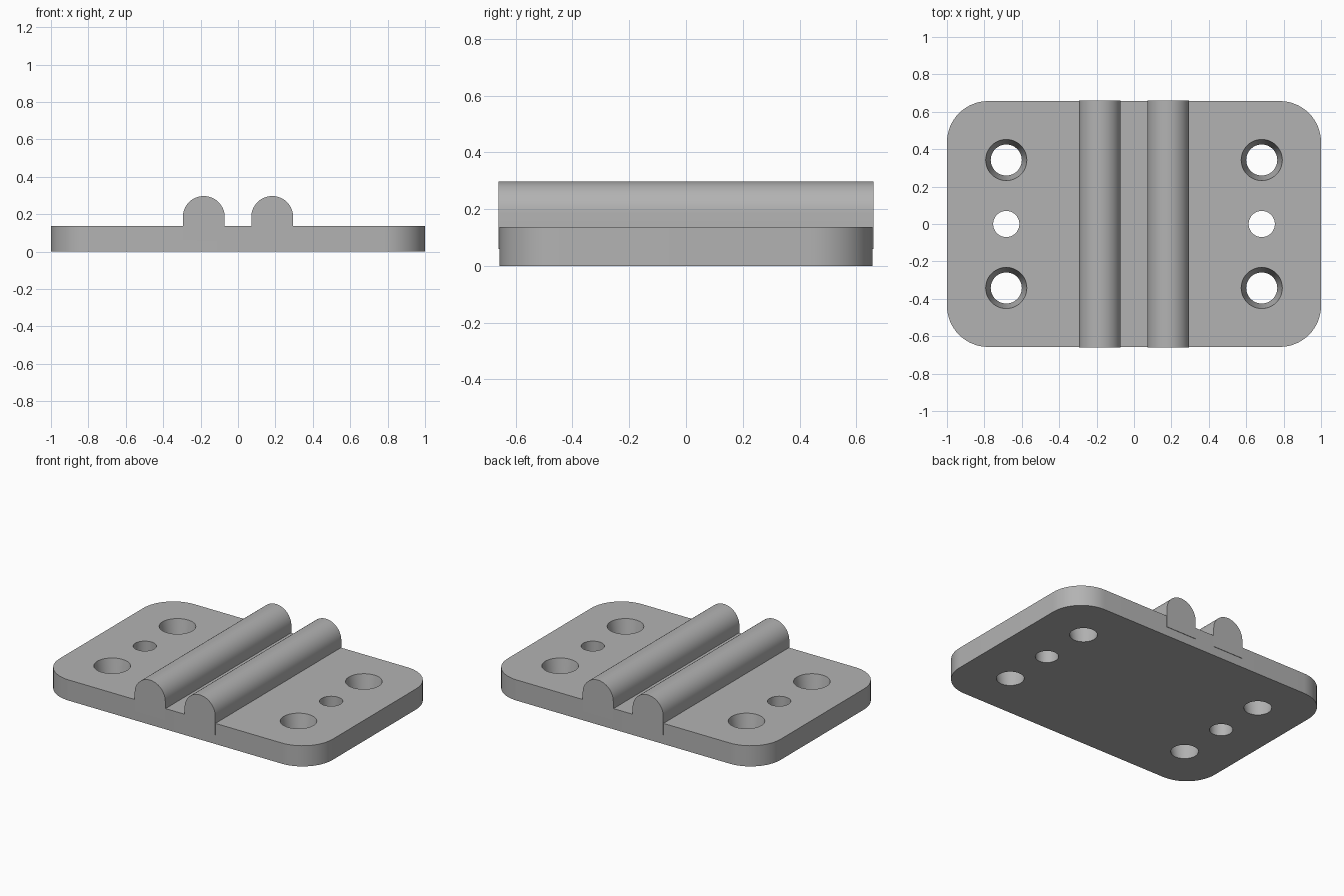
import bpy, bmesh
from math import pi, cos, sin, radians
from mathutils import Matrix

cube = bpy.data.objects.get("Cube")
if cube:
    bpy.data.objects.remove(cube)

HALF_X, HALF_Y, THICK, CORNER = 1.0, 0.657, 0.137, 0.22
RIDGE_X, RIDGE_R, RIDGE_Z, RIDGE_Y = 0.183, 0.112, 0.185, 0.66

grey = bpy.data.materials.new("plain grey")
grey.use_nodes = True
colour = (0.45, 0.45, 0.45, 1)
grey.diffuse_color = colour
grey.node_tree.nodes["Principled BSDF"].inputs["Base Color"].default_value = colour


def add_object(name, bm):
    bmesh.ops.recalc_face_normals(bm, faces=bm.faces)
    mesh = bpy.data.meshes.new(name)
    bm.to_mesh(mesh)
    bm.free()
    mesh.materials.append(grey)
    obj = bpy.data.objects.new(name, mesh)
    bpy.context.collection.objects.link(obj)
    return obj


def prism(name, points, direction):
    """Extrude a closed outline into a solid."""
    bm = bmesh.new()
    face = bm.faces.new([bm.verts.new(p) for p in points])
    moved = bmesh.ops.extrude_face_region(bm, geom=[face])["geom"]
    verts = [v for v in moved if isinstance(v, bmesh.types.BMVert)]
    bmesh.ops.translate(bm, vec=direction, verts=verts)
    return add_object(name, bm)


def arc(cx, cy, r, start, end, steps):
    return [(cx + r * cos(start + (end - start) * i / steps),
             cy + r * sin(start + (end - start) * i / steps)) for i in range(steps + 1)]


# Base plate with rounded corners
outline = []
for i, (sx, sy) in enumerate([(1, 1), (-1, 1), (-1, -1), (1, -1)]):
    outline += arc(sx * (HALF_X - CORNER), sy * (HALF_Y - CORNER), CORNER,
                   i * pi / 2, (i + 1) * pi / 2, 16)
plate = prism("base_plate", [(x, y, 0) for x, y in outline], (0, 0, THICK))

# Two round-topped ridges, fused to the plate
ridges = []
for side, name in ((1, "left_ridge"), (-1, "right_ridge")):
    cx = side * RIDGE_X
    profile = ([(cx + RIDGE_R, 0.06)] + arc(cx, RIDGE_Z, RIDGE_R, 0, pi, 32)
               + [(cx - RIDGE_R, 0.06)])
    ridges.append(prism(name, [(x, -RIDGE_Y, z) for x, z in profile], (0, 2 * RIDGE_Y, 0)))

# Tapered screw holes and straight pin holes
bm = bmesh.new()
for x in (-0.683, 0.683):
    for y, low, high in ((-0.342, 0.083, 0.11), (0, 0.07, 0.07), (0.342, 0.083, 0.11)):
        extra = 0.2 * (high - low)
        bmesh.ops.create_cone(bm, cap_ends=True, segments=48, radius1=low - extra,
                              radius2=high + extra, depth=THICK * 1.4,
                              matrix=Matrix.Translation((x, y, THICK / 2)))
cutter = add_object("hole_cutter", bm)
cutter.hide_render = True
cutter.hide_viewport = True

cut = plate.modifiers.new("holes", 'BOOLEAN')
cut.object, cut.operation, cut.solver = cutter, 'DIFFERENCE', 'EXACT'

# Smooth the curved walls and keep the rims sharp
for obj in [plate] + ridges:
    bpy.ops.object.select_all(action='DESELECT')
    obj.select_set(True)
    bpy.context.view_layer.objects.active = obj
    for modifier in list(obj.modifiers):
        bpy.ops.object.modifier_apply(modifier=modifier.name)
    bpy.ops.object.shade_smooth_by_angle(angle=radians(30))
bpy.data.objects.remove(cutter)
